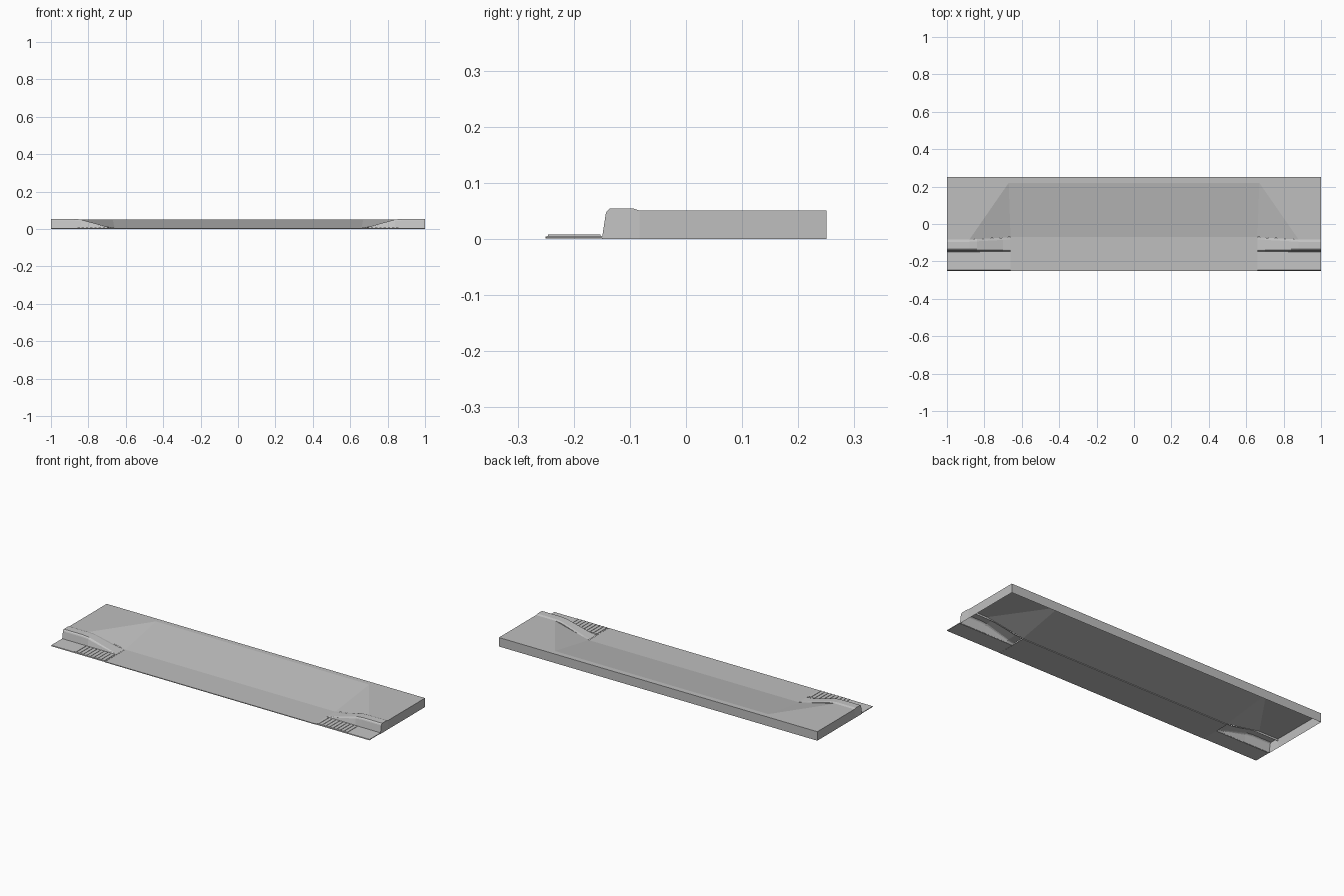
import bpy
import bmesh

if "Cube" in bpy.data.objects:
    bpy.data.objects.remove(bpy.data.objects["Cube"], do_unlink=True)


def make_material(name, value):
    m = bpy.data.materials.new(name)
    m.use_nodes = True
    colour = (value, value, value, 1)
    m.diffuse_color = colour
    m.node_tree.nodes["Principled BSDF"].inputs["Base Color"].default_value = colour
    return m


paving_grey = make_material("paving grey", 0.52)
kerb_grey = make_material("kerb grey", 0.56)


def make_object(name, bm, material):
    mesh = bpy.data.meshes.new(name)
    bm.to_mesh(mesh)
    bm.free()
    mesh.materials.append(material)
    ob = bpy.data.objects.new(name, mesh)
    bpy.context.collection.objects.link(ob)
    return ob


def add_faces(bm, *polygons):
    for points in polygons:
        bm.faces.new([bm.verts.new(p) for p in points])


def finish(bm):
    bmesh.ops.remove_doubles(bm, verts=bm.verts, dist=0.0004)
    bmesh.ops.recalc_face_normals(bm, faces=bm.faces)


top, low = 0.051, 0.005
kerb_back, kerb_front = -0.083, -0.15

# Pavement shell: open underneath, with a sloping crossing and two side flares
bm = bmesh.new()
for s in (-1, 1):
    rear = (s, 0.25, top)
    side = (s, kerb_back, top)
    flare = (s * 0.88, kerb_back, top)
    crease = (s * 0.67, 0.22, top)
    foot = (s * 0.66, -0.07, low)
    add_faces(bm,
              (rear, side, flare, crease),
              (crease, flare, foot),
              (rear, side, (s, kerb_back, 0), (s, 0.25, 0)))
add_faces(bm,
          ((-1, 0.25, top), (-0.67, 0.22, top), (0.67, 0.22, top), (1, 0.25, top)),
          ((-0.67, 0.22, top), (-0.66, -0.07, low), (0.66, -0.07, low), (0.67, 0.22, top)),
          ((-1, 0.25, 0), (-1, 0.25, top), (1, 0.25, top), (1, 0.25, 0)))
finish(bm)
for f in bm.faces:
    if f.normal.z < -0.1:
        f.normal_flip()
make_object("pavement", bm, paving_grey)


def box(bm, x0, x1, y0, y1, z0, z1):
    r = bmesh.ops.create_cube(bm, size=1)
    for v in r["verts"]:
        v.co.x = x0 if v.co.x < 0 else x1
        v.co.y = y0 if v.co.y < 0 else y1
        v.co.z = z0 if v.co.z < 0 else z1


# Flush strip in front of the crossing
bm = bmesh.new()
box(bm, -0.66, 0.66, -0.25, -0.07, 0.001, low)
make_object("crossing_strip", bm, paving_grey)

# Kerb profile (y, z), lofted along x while it drops to road level
profile = [(-0.15, 0), (-0.143, 0.045), (-0.141, 0.05), (-0.135, 0.055),
           (-0.095, 0.055), (-0.083, 0.051), (-0.083, 0.04)]
stations = [(1, 1), (0.88, 1), (0.84, 0.93), (0.7, 0.23), (0.66, 0.12)]

for s, label in ((1, "left"), (-1, "right")):
    bm = bmesh.new()
    rings = []
    for x, drop in stations:
        shift = 0.012 * max(0, 0.88 - x) / 0.22
        ring = []
        for i, (y, z) in enumerate(profile):
            ring.append(bm.verts.new((s * x, y + (shift if i > 3 else 0), z * drop)))
        rings.append(ring)
    for a, b in zip(rings, rings[1:]):
        for i in range(len(profile) - 1):
            bm.faces.new((a[i], a[i + 1], b[i + 1], b[i]))
    # End cap reaching the ground
    bm.faces.new(rings[0] + [bm.verts.new((s, kerb_back, 0))])
    bmesh.ops.recalc_face_normals(bm, faces=bm.faces)
    make_object(label + "_kerb", bm, kerb_grey)

    # Gutter slab with a sloped front edge
    bm = bmesh.new()
    box(bm, min(s * 0.66, s), max(s * 0.66, s), -0.25, kerb_front + 0.002, 0.002, 0.006)
    for v in bm.verts:
        if v.co.y < -0.2 and v.co.z > 0.004:
            v.co.y += 0.003
    make_object(label + "_gutter", bm, kerb_grey)

    # Drain bars across the gutter
    bm = bmesh.new()
    for i in range(9):
        x = s * (0.672 + i * 0.0225)
        box(bm, x - 0.006, x + 0.006, -0.246, kerb_front - 0.002, 0.004, 0.008)
    make_object(label + "_drain_bars", bm, kerb_grey)
